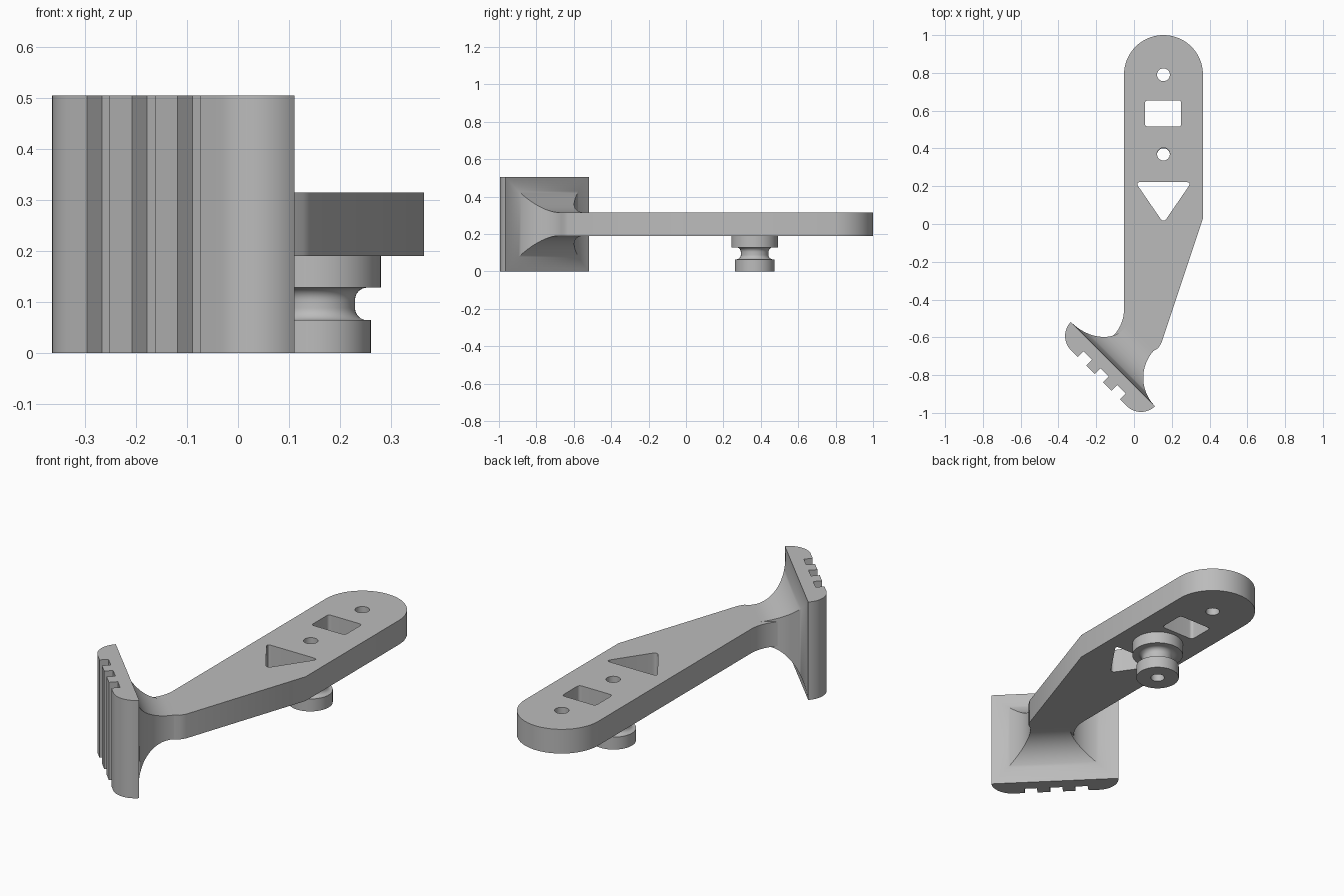
import bpy, bmesh
from math import sin, cos, pi, radians, sqrt
from mathutils import Vector

cube = bpy.data.objects.get("Cube")
if cube:
    bpy.data.objects.remove(cube, do_unlink=True)

grey = bpy.data.materials.new("plain grey")
grey.use_nodes = True
grey.diffuse_color = (0.5, 0.5, 0.5, 1)
grey.node_tree.nodes["Principled BSDF"].inputs["Base Color"].default_value = (0.5, 0.5, 0.5, 1)

MID_Z = 0.2525                        # mid height of arm and pad
PAD = Vector((-0.1115, -0.7415))      # middle of the pad's back edge
U = Vector((1, -1)).normalized()      # along the pad
V = Vector((1, 1)).normalized()       # from the pad toward the arm


def place(u, v):
    return PAD + U * u + V * v


def arc(cx, cy, r, start, end, steps=16):
    angles = [radians(start + (end - start) * i / steps) for i in range(steps + 1)]
    return [Vector((cx + r * cos(a), cy + r * sin(a))) for a in angles]


def rounded(points, r, steps=6):
    """Polygon with softened corners."""
    out = []
    pts = [Vector(p) for p in points]
    for i, p in enumerate(pts):
        a = p + (pts[i - 1] - p).normalized() * r
        b = p + (pts[(i + 1) % len(pts)] - p).normalized() * r
        for k in range(steps + 1):
            t = k / steps
            out.append(a * (1 - t) ** 2 + p * 2 * t * (1 - t) + b * t * t)
    return out


def finish(obj):
    bpy.ops.object.select_all(action='DESELECT')
    obj.select_set(True)
    bpy.context.view_layer.objects.active = obj
    if obj.type == 'CURVE':
        bpy.ops.object.convert(target='MESH')
        obj = bpy.context.object
    obj.data.materials.clear()
    obj.data.materials.append(grey)
    bpy.ops.object.shade_smooth_by_angle(angle=radians(30))


def prism(name, loops, half_height):
    """Upright plate; loops after the first are holes."""
    curve = bpy.data.curves.new(name, 'CURVE')
    curve.dimensions = '2D'
    curve.fill_mode = 'BOTH'
    curve.extrude = half_height
    for loop in loops:
        spline = curve.splines.new('POLY')
        spline.points.add(len(loop) - 1)
        for point, p in zip(spline.points, loop):
            point.co = (p.x, p.y, 0, 1)
        spline.use_cyclic_u = True
    obj = bpy.data.objects.new(name, curve)
    obj.location.z = MID_Z
    bpy.context.collection.objects.link(obj)
    finish(obj)


def mesh_object(name, bm):
    bmesh.ops.recalc_face_normals(bm, faces=bm.faces)
    mesh = bpy.data.meshes.new(name)
    bm.to_mesh(mesh)
    bm.free()
    obj = bpy.data.objects.new(name, mesh)
    bpy.context.collection.objects.link(obj)
    finish(obj)


# Arm: rounded far end, tapered side, curved inner corner, four cut-outs
CX = 0.156
outline = arc(CX, 0.791, 0.209, 0, 180, 40)
outline += arc(-0.253, -0.452, 0.2, 0, -45)
outline += [place(-0.09, 0.06), place(0.1, 0.06), place(0.1025, 0.2)]
outline += [Vector((0.128, -0.657)), Vector((0.145, -0.63)), Vector((0.365, 0.03))]
window = rounded([(0.058, 0.515), (0.25, 0.515), (0.25, 0.655), (0.058, 0.655)], 0.018)
triangle = rounded([(CX, 0.005), (0.305, 0.222), (0.007, 0.222)], 0.03)
holes = [arc(CX, y, 0.034, 0, 360 - 15, 23) for y in (0.79, 0.37)]
prism("arm", [outline, window, triangle] + holes, 0.0625)

# Pad: rounded front corners and three grip grooves
R, FLAT, G = 0.105, 0.21, 0.0315
profile = [(-p.x, -p.y) for p in arc(FLAT, 0, R, 0, 90)]
for centre in (-4 * G, 0, 4 * G):
    profile += [(centre - G, -R), (centre - G, -R + 0.042),
                (centre + G, -R + 0.042), (centre + G, -R)]
profile += [(p.x, -p.y) for p in arc(FLAT, 0, R, 90, 0)]
prism("pedal_pad", [[place(u, v) for u, v in profile]], MID_Z)


# Neck: rectangular section flaring from the arm to the whole pad
def flare(v, neck, full, length):
    t = max(0, 1 - v / length)
    return neck + (full - neck) * (1 - sqrt(1 - t * t))


bm = bmesh.new()
rings = []
STEPS = 24
for i in range(STEPS + 1):
    v = 0.2125 * (1 - cos(pi / 2 * i / STEPS))
    left = -flare(v, 0.09, 0.315, 0.17)
    right = flare(v, 0.1025, 0.315, 0.2125)
    half = flare(v, 0.0625, MID_Z, 0.19)
    ring = []
    for u, z in ((left, -half), (right, -half), (right, half), (left, half)):
        p = place(u, v)
        ring.append(bm.verts.new((p.x, p.y, MID_Z + z)))
    rings.append(ring)
for a, b in zip(rings, rings[1:]):
    for k in range(4):
        n = (k + 1) % 4
        bm.faces.new((a[k], a[n], b[n], b[k]))
bm.faces.new(rings[0])
bm.faces.new(rings[-1])
mesh_object("flared_neck", bm)

# Grooved boss under the arm, bored through
bore = 0.034
section = [Vector(p) for p in ((bore, 0.19), (0.125, 0.19), (0.125, 0.128))]
section += arc(0.098, 0.104, 0.024, 90, 180, 8)
section += arc(0.098, 0.088, 0.024, 180, 270, 8)
section += [Vector(p) for p in ((0.105, 0.064), (0.105, 0), (bore, 0))]
bm = bmesh.new()
verts = [bm.verts.new((CX + p.x, 0.367, p.y)) for p in section]
edges = [bm.edges.new((verts[i - 1], verts[i])) for i in range(len(verts))]
bmesh.ops.spin(bm, geom=verts + edges, cent=(CX, 0.367, 0), axis=(0, 0, 1),
               angle=2 * pi, steps=48)
bmesh.ops.remove_doubles(bm, verts=bm.verts, dist=0.0001)
mesh_object("grooved_boss", bm)
